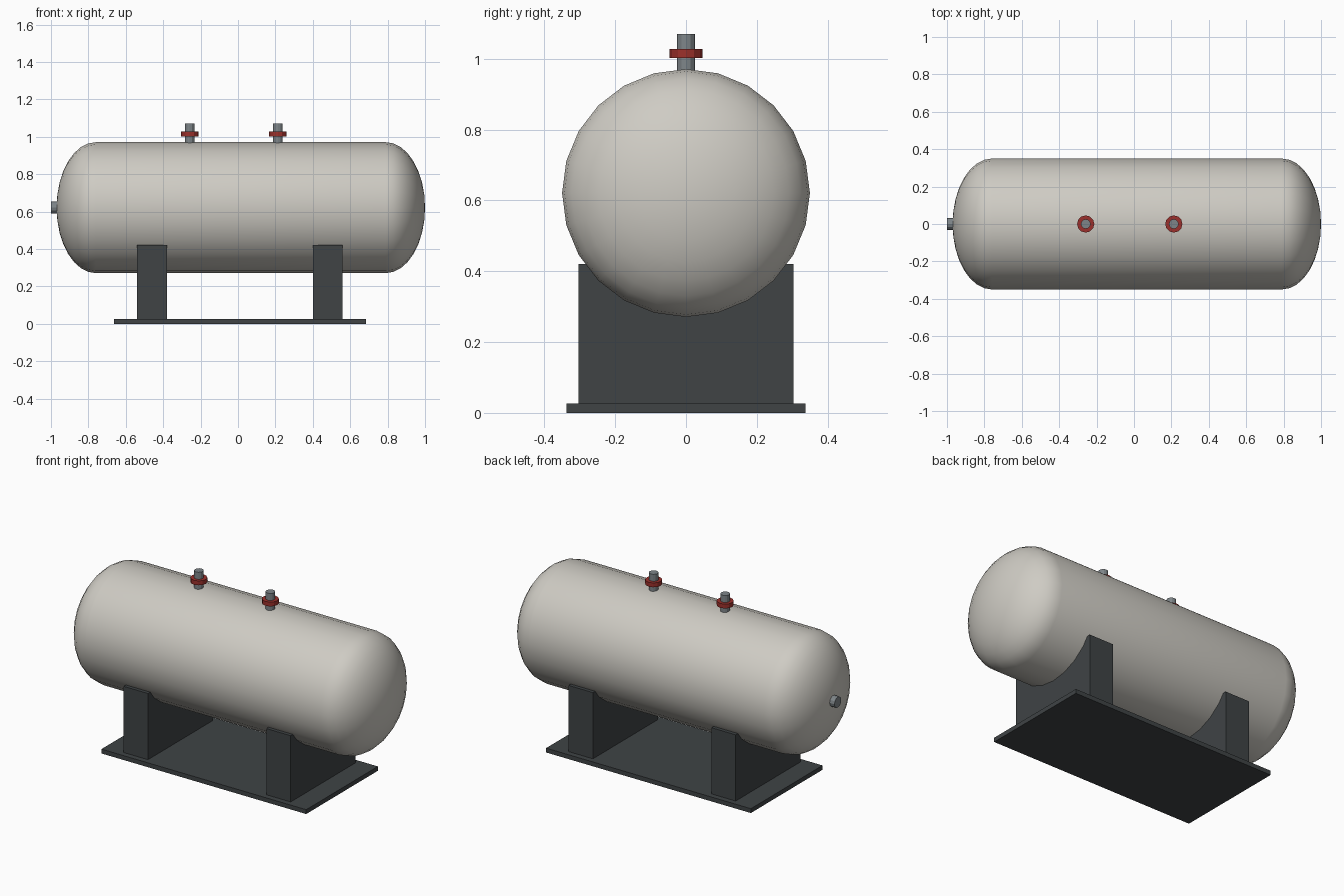
import bpy, bmesh
from math import pi, sin, cos, acos
from mathutils import Matrix, Vector

if "Cube" in bpy.data.objects:
    bpy.data.objects.remove(bpy.data.objects["Cube"])

CX, CZ, R = 0.015, 0.621, 0.35      # tank axis position and radius


def material(name, rgb):
    m = bpy.data.materials.new(name)
    m.diffuse_color = (*rgb, 1)
    m.use_nodes = True
    m.node_tree.nodes["Principled BSDF"].inputs["Base Color"].default_value = m.diffuse_color
    return m


CREAM = material("cream_paint", (0.62, 0.60, 0.55))
DARK = material("dark_steel", (0.05, 0.057, 0.06))
RED = material("red_paint", (0.33, 0.03, 0.025))
STEEL = material("pipe_steel", (0.21, 0.235, 0.25))


def finish(bm, name, mat):
    bmesh.ops.recalc_face_normals(bm, faces=bm.faces)
    me = bpy.data.meshes.new(name)
    bm.to_mesh(me)
    bm.free()
    ob = bpy.data.objects.new(name, me)
    bpy.context.collection.objects.link(ob)
    me.materials.append(mat)
    return ob


def box(name, lo, hi, mat):
    bm = bmesh.new()
    lo, hi = Vector(lo), Vector(hi)
    bmesh.ops.create_cube(bm, size=1, matrix=Matrix.Translation((lo + hi) / 2) @ Matrix.Diagonal((*(hi - lo), 1)))
    return finish(bm, name, mat)


def cylinder(name, centre, radius, depth, mat, axis='Z', sides=12):
    bm = bmesh.new()
    rot = Matrix.Rotation(pi / 2, 4, 'Y') if axis == 'X' else Matrix()
    bmesh.ops.create_cone(bm, cap_ends=True, segments=sides, radius1=radius, radius2=radius,
                          depth=depth, matrix=Matrix.Translation(centre) @ rot)
    return finish(bm, name, mat)


# tank: half-ellipse ends and straight wall, spun about the x axis
HALF, DOME, N = 0.775, 0.21, 8
dome = [(HALF + DOME * cos(a), R * sin(a)) for a in (i * pi / 2 / N for i in range(N + 1))]
profile = dome + [(-x, r) for x, r in reversed(dome)]
bm = bmesh.new()
vs = [bm.verts.new((CX + x, 0, CZ + r)) for x, r in profile]
es = [bm.edges.new(p) for p in zip(vs, vs[1:])]
bmesh.ops.spin(bm, geom=vs + es, cent=(CX, 0, CZ), axis=(1, 0, 0), angle=2 * pi, steps=24)
bmesh.ops.remove_doubles(bm, verts=bm.verts, dist=1e-4)
tank = finish(bm, "tank", CREAM)
bpy.context.view_layer.objects.active = tank
tank.select_set(True)
bpy.ops.object.shade_smooth_by_angle(angle=pi / 6)
tank.select_set(False)

# base plate
box("base_plate", (-0.663, -0.337, 0), (0.685, 0.337, 0.026), DARK)

# saddles: block profile with a curved seat, extruded along x
seat_r, top = 0.34, 0.42
span = acos((CZ - top) / seat_r)
seat = [(seat_r * sin(a), CZ - seat_r * cos(a)) for a in (span * (1 - i / 6) for i in range(13))]
outline = [(-0.304, 0.02), (0.304, 0.02), (0.304, top)] + seat + [(-0.304, top)]
for side, x in (("left", -0.46), ("right", 0.48)):
    bm = bmesh.new()
    face = bm.faces.new([bm.verts.new((x - 0.08, y, z)) for y, z in outline])
    ext = bmesh.ops.extrude_face_region(bm, geom=[face], use_keep_orig=True)
    bmesh.ops.translate(bm, vec=(0.16, 0, 0),
                        verts=[v for v in ext["geom"] if isinstance(v, bmesh.types.BMVert)])
    finish(bm, side + "_saddle", DARK)

# top pipes with red flanges
for side, x in (("left", -0.258), ("right", 0.213)):
    cylinder(side + "_pipe", (x, 0, 1.005), 0.026, 0.13, STEEL)
    cylinder(side + "_flange", (x, 0, 1.015), 0.046, 0.026, RED)

# end outlet
cylinder("end_outlet", (-0.97, 0, CZ), 0.032, 0.06, STEEL, axis='X')
